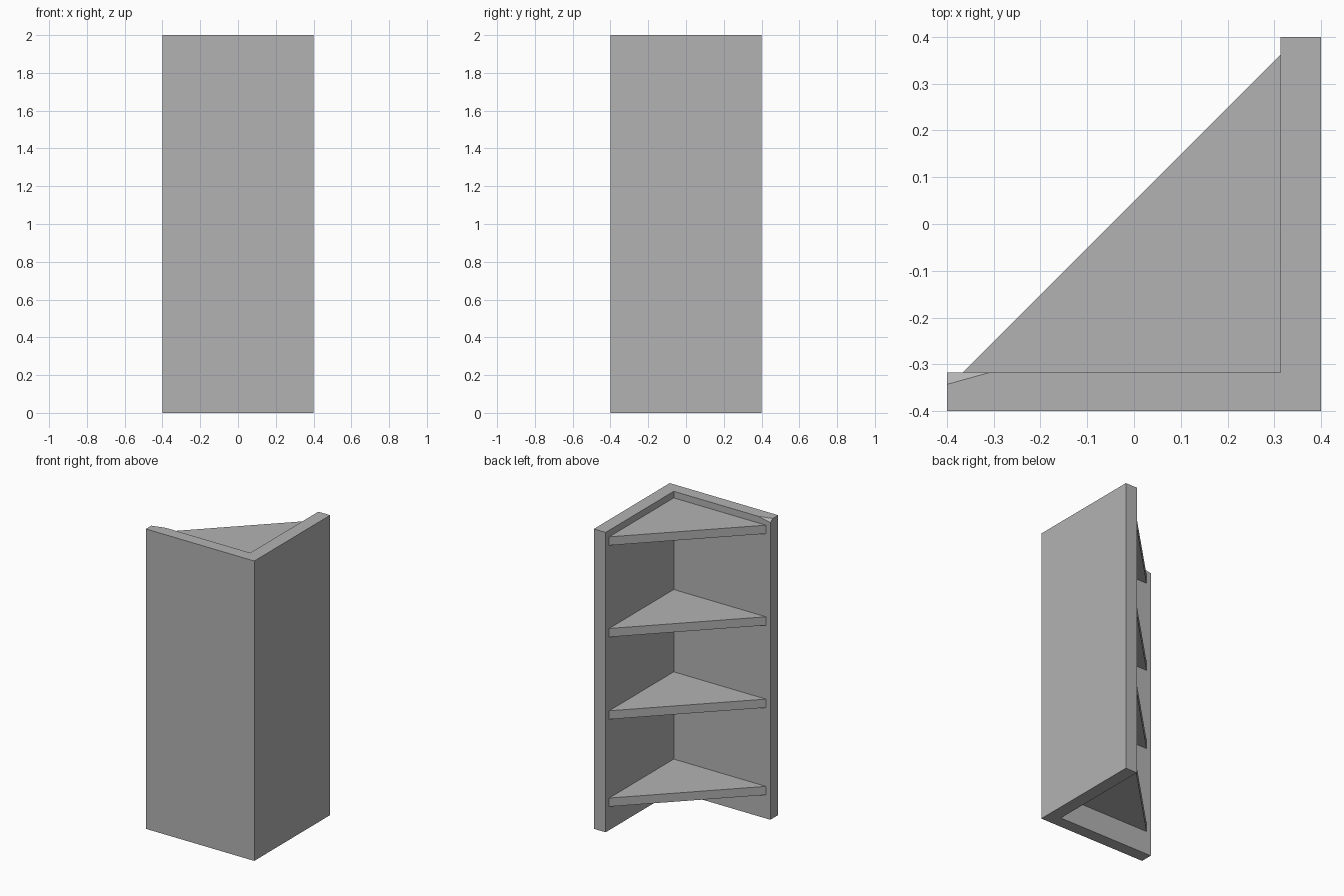
import bpy
import bmesh

if "Cube" in bpy.data.objects:
    bpy.data.objects.remove(bpy.data.objects["Cube"], do_unlink=True)

HALF = 0.4                      # half width of the cabinet
INNER_X, INNER_Y = 0.313, -0.318  # inner faces of the two walls
HEIGHT = 2.0
SHELF_THICKNESS = 0.057

GREY = (0.45, 0.45, 0.45, 1.0)
material = bpy.data.materials.new("plain grey")
material.use_nodes = True
material.diffuse_color = GREY
material.node_tree.nodes["Principled BSDF"].inputs["Base Color"].default_value = GREY


def prism(outline, bottom, top):
    """Extrude a counter-clockwise outline; return the bmesh and its top face."""
    bm = bmesh.new()
    base = bm.faces.new([bm.verts.new((x, y, bottom)) for x, y in outline])
    result = bmesh.ops.extrude_face_region(bm, geom=[base], use_keep_orig=True)
    upper = [v for v in result["geom"] if isinstance(v, bmesh.types.BMVert)]
    cap = next(f for f in result["geom"] if isinstance(f, bmesh.types.BMFace))
    for v in upper:
        v.co.z = top
    bmesh.ops.recalc_face_normals(bm, faces=bm.faces)
    return bm, cap


def finish(name, bm):
    mesh = bpy.data.meshes.new(name)
    bm.to_mesh(mesh)
    bm.free()
    mesh.materials.append(material)
    obj = bpy.data.objects.new(name, mesh)
    bpy.context.collection.objects.link(obj)


# Two walls meeting at a corner, as one L-shaped upright
bm, cap = prism([(-HALF, -HALF), (HALF, -HALF), (HALF, HALF),
                 (INNER_X, HALF), (INNER_X, INNER_Y), (-HALF, INNER_Y)], 0, HEIGHT)

# Slightly sunken top corner at the free end of the front wall
corner = min(cap.verts, key=lambda v: v.co.x - v.co.y if v.co.x < 0 else HALF)
cuts = []
for edge in [e for e in corner.link_edges if e in cap.edges[:]]:
    end = edge.other_vert(corner)
    drop_length = 0.09 if abs(end.co.x - corner.co.x) > 0.1 else 0.025
    fraction = drop_length / edge.calc_length()
    cuts.append(bmesh.utils.edge_split(edge, corner, fraction)[1])
bmesh.utils.face_split(cap, cuts[0], cuts[1])
corner.co.z -= 0.018
finish("corner_walls", bm)

# Triangular shelves
TIP = 0.68
for name, top in (("bottom_shelf", 0.214), ("lower_shelf", 0.796),
                  ("upper_shelf", 1.345), ("top_shelf", 1.956)):
    bm, _ = prism([(INNER_X, INNER_Y), (INNER_X, INNER_Y + TIP),
                   (INNER_X - TIP, INNER_Y)], top - SHELF_THICKNESS, top)
    finish(name, bm)
